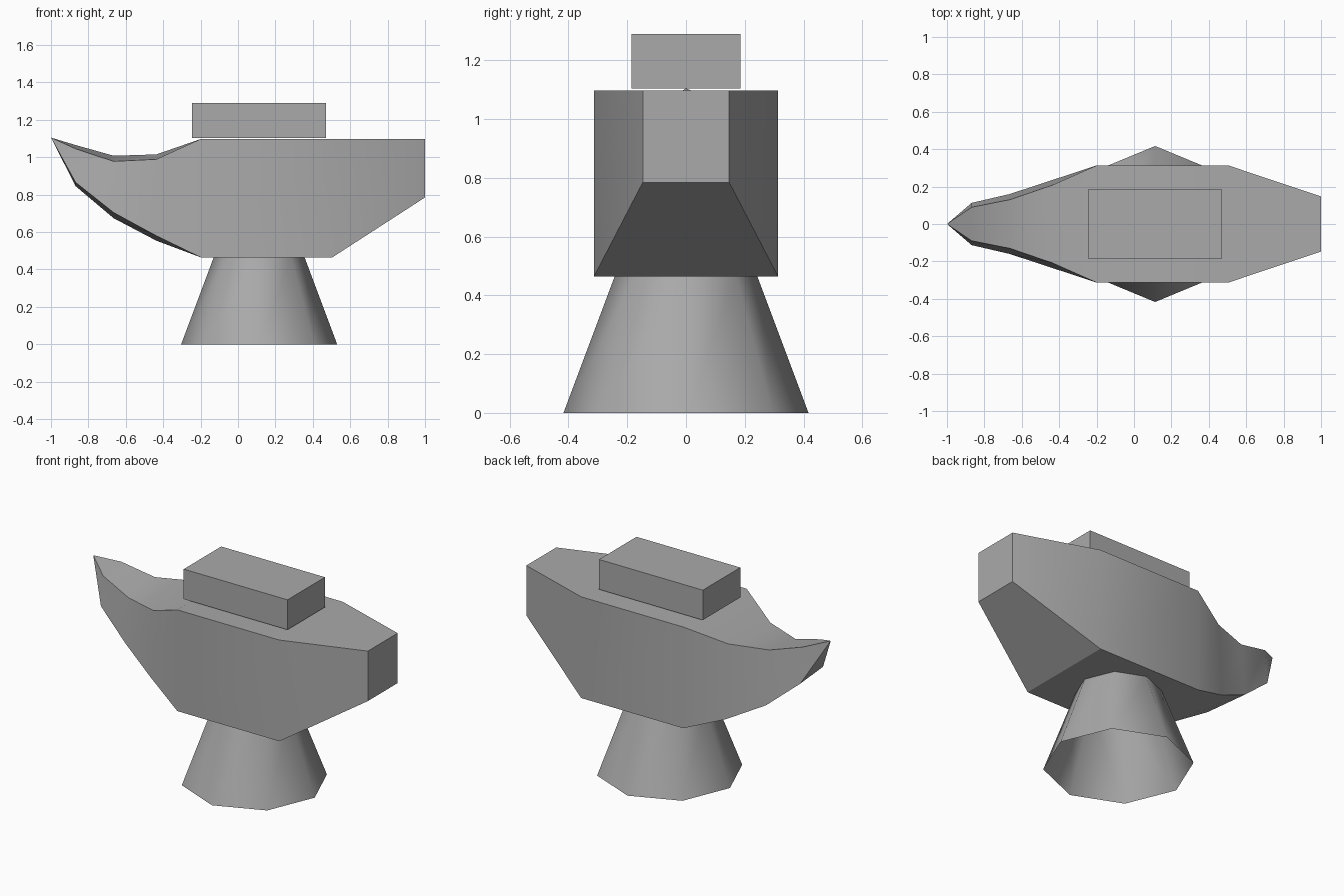
import bpy, bmesh, math

cube = bpy.data.objects.get("Cube")
if cube:
    bpy.data.objects.remove(cube, do_unlink=True)

grey = bpy.data.materials.new("plain grey")
grey.use_nodes = True
grey.diffuse_color = (0.4, 0.4, 0.4, 1)
grey.node_tree.nodes["Principled BSDF"].inputs["Base Color"].default_value = (0.4, 0.4, 0.4, 1)


def finish(bm, name, angle=None):
    """Turn a bmesh into a named, shaded object."""
    bmesh.ops.recalc_face_normals(bm, faces=bm.faces)
    mesh = bpy.data.meshes.new(name)
    bm.to_mesh(mesh)
    bm.free()
    mesh.materials.append(grey)
    obj = bpy.data.objects.new(name, mesh)
    bpy.context.collection.objects.link(obj)
    if angle:
        bpy.ops.object.select_all(action='DESELECT')
        obj.select_set(True)
        bpy.context.view_layer.objects.active = obj
        bpy.ops.object.shade_smooth_by_angle(angle=math.radians(angle))
    return obj


# Hull: sections from stern to bow
# x, half width at bottom and top, bottom z, top z, rise of the left/back side
stations = [
    (1.0, 0.147, 0.147, 0.785, 1.097, 0),
    (0.505, 0.313, 0.313, 0.465, 1.097, 0),
    (-0.2, 0.313, 0.313, 0.465, 1.097, 0),
    (-0.437, 0.235, 0.208, 0.567, 1.002, 0.013),
    (-0.665, 0.16, 0.13, 0.689, 0.993, 0.015),
    (-0.868, 0.113, 0.09, 0.855, 1.055, 0.01),
]
bm = bmesh.new()
rings = []
for x, low, high, z0, z1, d in stations:
    corners = [(-low, z0 + d), (low, z0 - d), (high, z1 + d), (-high, z1 - d)]
    rings.append([bm.verts.new((x, y, z)) for y, z in corners])
for a, b in zip(rings, rings[1:]):
    for i in range(4):
        j = (i + 1) % 4
        bm.faces.new((a[i], a[j], b[j], b[i]))
bm.faces.new(rings[0])
tip = bm.verts.new((-1, 0, 1.105))
for i in range(4):
    bm.faces.new((rings[-1][i], rings[-1][(i + 1) % 4], tip))
finish(bm, "hull", 30)

# Cabin block on the deck
bm = bmesh.new()
bmesh.ops.create_cube(bm, size=1)
bmesh.ops.scale(bm, verts=bm.verts, vec=(0.717, 0.37, 0.187))
bmesh.ops.translate(bm, verts=bm.verts, vec=(0.113, 0, 1.197))
finish(bm, "cabin")

# Flared eight-sided pedestal, open underneath
bm = bmesh.new()
rows = []
for radius, z in ((0.417, 0), (0.242, 0.467)):
    rows.append([bm.verts.new((0.113 + radius * math.cos(k * math.pi / 4),
                               radius * math.sin(k * math.pi / 4), z)) for k in range(8)])
for k in range(8):
    n = (k + 1) % 8
    bm.faces.new((rows[0][k], rows[0][n], rows[1][n], rows[1][k]))
finish(bm, "pedestal", 60)
